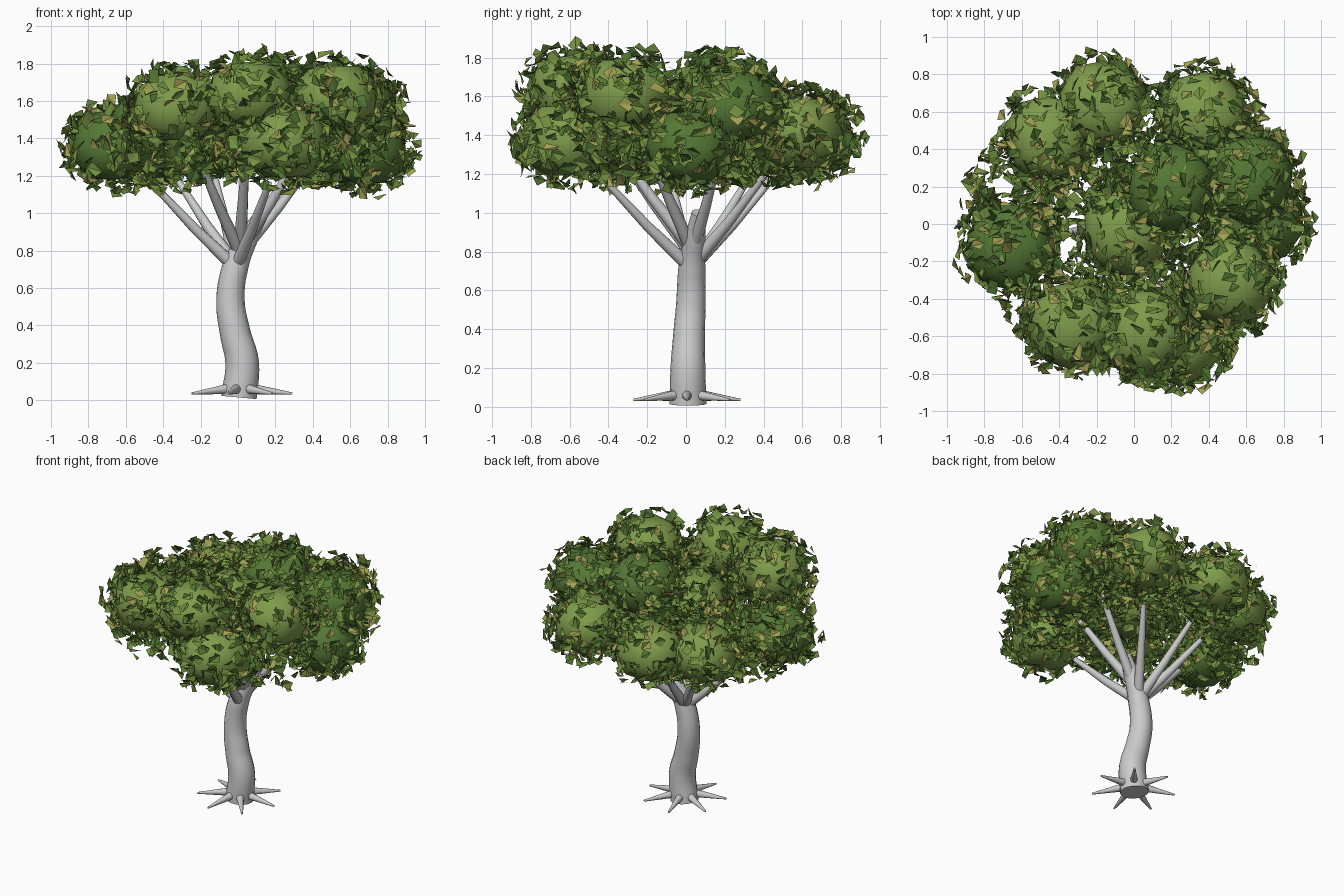
import bpy, bmesh, math, random
from mathutils import Vector

if "Cube" in bpy.data.objects:
    bpy.data.objects.remove(bpy.data.objects["Cube"])

random.seed(7)


def material(name, rgb):
    m = bpy.data.materials.new(name)
    m.diffuse_color = (*rgb, 1)
    m.use_nodes = True
    m.node_tree.nodes["Principled BSDF"].inputs["Base Color"].default_value = m.diffuse_color
    return m


LIGHT = material("light_green", (0.21, 0.33, 0.07))
DARK = material("dark_green", (0.09, 0.19, 0.035))
LEAF_MATS = [material("leaf_green", (0.17, 0.28, 0.05)),
             material("leaf_deep", (0.08, 0.17, 0.03)),
             material("leaf_olive", (0.36, 0.36, 0.09))]


def tube(name, points, radii, kind='BEZIER', sides=4):
    """Tapered round tube along a path."""
    cu = bpy.data.curves.new(name, 'CURVE')
    cu.dimensions = '3D'
    cu.bevel_depth = 1.0
    cu.bevel_resolution = sides
    cu.use_fill_caps = True
    sp = cu.splines.new(kind)
    pts = sp.bezier_points if kind == 'BEZIER' else sp.points
    pts.add(len(points) - 1)
    for p, co, r in zip(pts, points, radii):
        if kind == 'BEZIER':
            p.co = co
            p.handle_left_type = p.handle_right_type = 'AUTO'
        else:
            p.co = (*co, 1)
        p.radius = r
    ob = bpy.data.objects.new(name, cu)
    bpy.context.collection.objects.link(ob)
    return ob


# Wavy trunk
tube("trunk",
     [(0.005, 0.01, 0.015), (0.022, 0.01, 0.2), (-0.015, 0.015, 0.36), (-0.04, 0.025, 0.53),
      (-0.015, 0.03, 0.71), (0.05, 0.045, 0.86), (0.13, 0.065, 1.0)],
     [0.095, 0.09, 0.082, 0.076, 0.07, 0.055, 0.036], sides=6)

# Ring of pointed roots
for i in range(7):
    a = 2 * math.pi * i / 7
    d = Vector((math.cos(a), math.sin(a), 0))
    c = Vector((0.008, 0.005, 0))
    tube(f"root_{i}", [c + d * 0.05 + Vector((0, 0, 0.063)), c + d * 0.282 + Vector((0, 0, 0.036))],
         [0.029, 0.006], 'POLY')

# Foliage clumps: x, y, z, material
CLUMPS = [(-0.66, -0.12, 1.36, DARK), (-0.33, -0.54, 1.57, LIGHT), (0.06, -0.58, 1.63, LIGHT),
          (0.25, -0.62, 1.37, LIGHT), (0.52, -0.31, 1.61, LIGHT), (0.67, 0.02, 1.34, DARK),
          (0.62, 0.24, 1.55, DARK), (0.38, 0.58, 1.41, LIGHT), (-0.17, 0.64, 1.39, LIGHT),
          (-0.46, 0.45, 1.38, LIGHT), (0.2, 0.19, 1.61, DARK), (-0.03, -0.03, 1.47, LIGHT)]
# Loose leaf puffs filling the gaps between the clumps
PUFFS = [(-0.63, 0.16, 1.36), (-0.4, -0.38, 1.36), (0.08, -0.38, 1.42), (0.5, -0.3, 1.36),
         (0.52, 0.36, 1.36), (0.1, 0.45, 1.42), (-0.22, 0.2, 1.42), (0.3, -0.02, 1.42)]

# Branches fanning from the trunk
for i, (x, y, z, _) in enumerate(CLUMPS):
    if i in (5, 10, 11):
        continue
    s = Vector((-0.01, 0.03, 0.7 + (z - 1.34) * 0.4))
    if z > 1.5:
        s.x += 0.02
    e = s.lerp(Vector((x, y, z)), 0.68)
    mid = s.lerp(e, 0.5) + Vector((0, 0, -0.012))
    tube(f"branch_{i}", [s, mid, e], [0.036, 0.027, 0.017], 'POLY')


def clump(i, centre, mat):
    """Soft lumpy core."""
    bm = bmesh.new()
    bmesh.ops.create_icosphere(bm, subdivisions=2, radius=1)
    for v in bm.verts:
        v.co *= random.uniform(0.95, 1.05)
        v.co.z = max(-0.85, min(0.85, v.co.z))
        v.co = Vector((v.co.x * 0.24, v.co.y * 0.24, v.co.z * 0.21)) + centre
    for f in bm.faces:
        f.smooth = True
    finish(f"foliage_clump_{i}", bm, [mat])


def leaves(name, centre, count, inner):
    """Shell of small bent leaves around a point."""
    bm = bmesh.new()

    def rand_dir():
        return Vector([random.gauss(0, 1) for _ in range(3)]).normalized()

    for _ in range(count):
        n = rand_dir()
        k = random.uniform(inner, 0.07)
        pos = centre + Vector((n.x * (0.235 + k), n.y * (0.235 + k), n.z * (0.19 + k)))
        # leaf normal leans away from the shell normal
        m = (n + rand_dir() * 0.9).normalized()
        u = m.cross(rand_dir()).normalized()
        w = m.cross(u)
        L, W = random.uniform(0.03, 0.046), random.uniform(0.02, 0.033)
        q = [bm.verts.new(pos + p) for p in
             (-u * L - w * W * 0.6, u * L * 0.7 - w * W + m * 0.012,
              u * L + w * W * 0.5, -u * L * 0.6 + w * W + m * 0.012)]
        mi = random.choices([0, 1, 2], [6, 3, 1.5])[0]
        for tri in ((q[0], q[1], q[2]), (q[0], q[2], q[3])):
            bm.faces.new(tri).material_index = mi
    finish(name, bm, LEAF_MATS)


def finish(name, bm, mats):
    me = bpy.data.meshes.new(name)
    bm.to_mesh(me)
    bm.free()
    for m in mats:
        me.materials.append(m)
    bpy.context.collection.objects.link(bpy.data.objects.new(name, me))


for i, (x, y, z, mat) in enumerate(CLUMPS):
    clump(i, Vector((x, y, z)), mat)
    leaves(f"leaves_{i}", Vector((x, y, z)), 240, -0.01)
for i, p in enumerate(PUFFS):
    leaves(f"loose_leaves_{i}", Vector(p), 200, -0.06)
